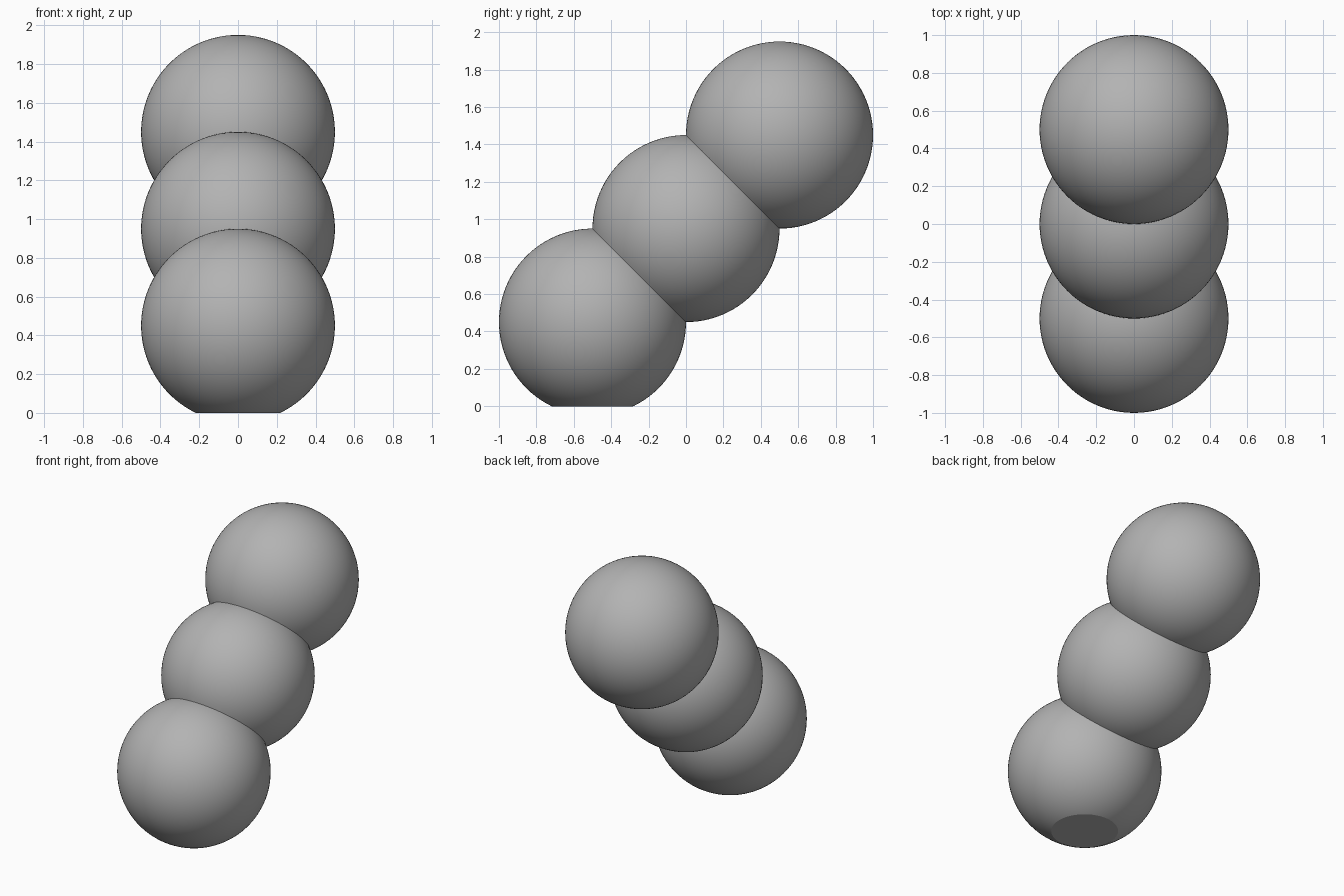
import bpy, bmesh, math
from mathutils import Vector

if "Cube" in bpy.data.objects:
    bpy.data.objects.remove(bpy.data.objects["Cube"])

RADIUS = 0.5


def make_ball(name, y, z, flat_base=False):
    bm = bmesh.new()
    bmesh.ops.create_uvsphere(bm, u_segments=96, v_segments=48, radius=RADIUS)
    bmesh.ops.translate(bm, verts=bm.verts, vec=Vector((0, y, z)))
    if flat_base:
        # slice the underside off at ground level and cap it
        cut = bmesh.ops.bisect_plane(bm, geom=bm.verts[:] + bm.edges[:] + bm.faces[:],
                                     plane_co=(0, 0, 0), plane_no=(0, 0, 1), clear_inner=True)
        rim = [e for e in cut["geom_cut"] if isinstance(e, bmesh.types.BMEdge)]
        bmesh.ops.contextual_create(bm, geom=rim)
        bmesh.ops.recalc_face_normals(bm, faces=bm.faces)
    mesh = bpy.data.meshes.new(name)
    mesh.materials.append(grey)
    bm.to_mesh(mesh)
    bm.free()
    obj = bpy.data.objects.new(name, mesh)
    bpy.context.collection.objects.link(obj)
    return obj


# Mid-grey surface
grey = bpy.data.materials.new("dark_grey")
grey.diffuse_color = (0.45, 0.45, 0.45, 1)
grey.use_nodes = True
grey.node_tree.nodes["Principled BSDF"].inputs["Base Color"].default_value = grey.diffuse_color

# Three overlapping balls climbing diagonally towards the back
stack = make_ball("ball_stack", -0.5, 0.45, flat_base=True)
upper_balls = [make_ball("middle_ball", 0.0, 0.95), make_ball("top_ball", 0.5, 1.45)]

# Fuse them into one skin
bpy.context.view_layer.objects.active = stack
stack.select_set(True)
for ball in upper_balls:
    mod = stack.modifiers.new("fuse", 'BOOLEAN')
    mod.operation = 'UNION'
    mod.solver = 'EXACT'
    mod.object = ball
    bpy.ops.object.modifier_apply(modifier=mod.name)
    bpy.data.objects.remove(ball, do_unlink=True)

# Smooth balls, crisp seams and base rim
bpy.ops.object.shade_smooth_by_angle(angle=math.radians(20))
